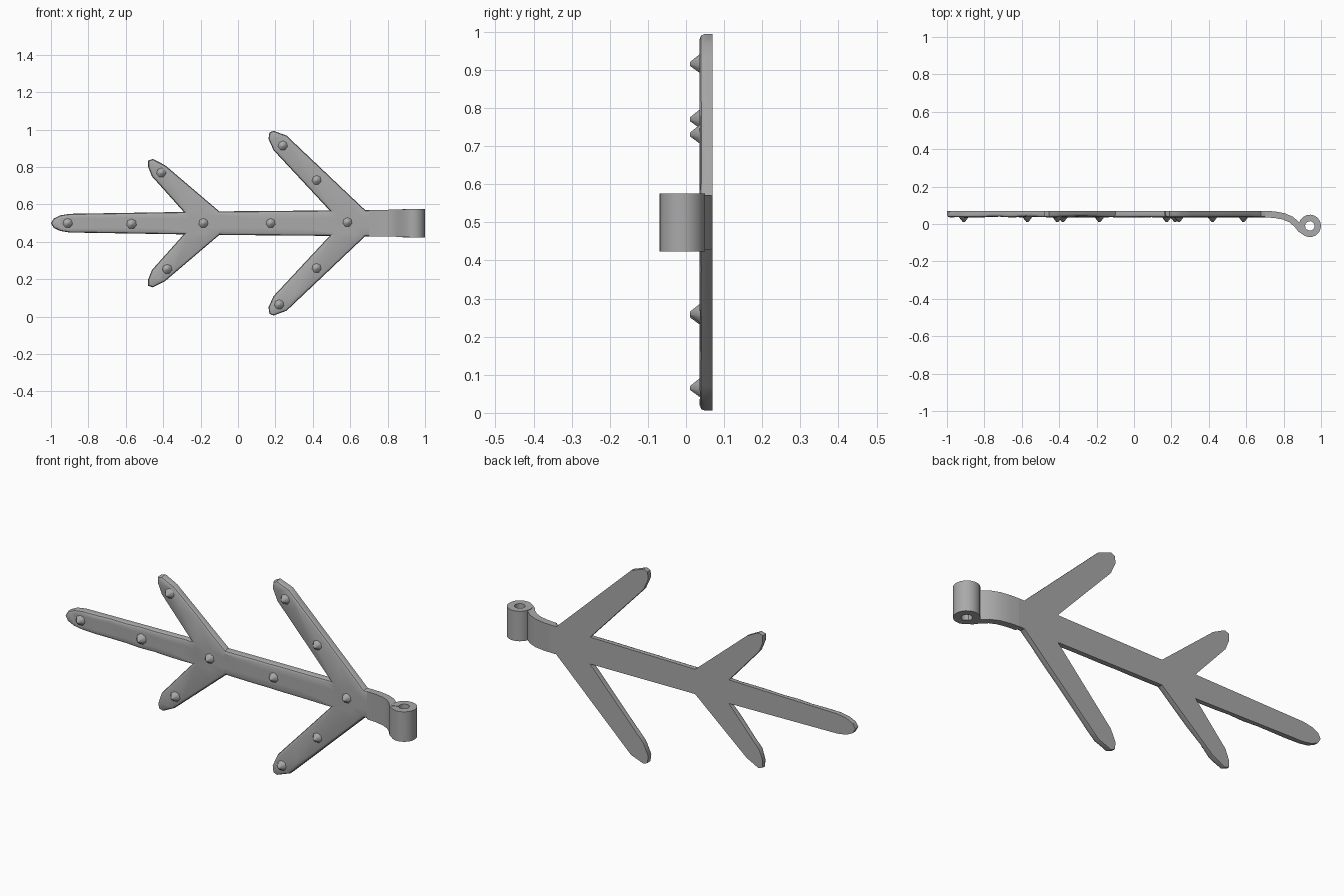
import bpy, bmesh, math
from mathutils import Vector

old = bpy.data.objects.get("Cube")
if old:
    bpy.data.objects.remove(old, do_unlink=True)

MID, FRONT, BACK = 0.5, 0.035, 0.07

iron = bpy.data.materials.new("grey_iron")
iron.use_nodes = True
grey = (0.4, 0.4, 0.4, 1)
iron.diffuse_color = grey
iron.node_tree.nodes["Principled BSDF"].inputs["Base Color"].default_value = grey


def finish(bm, name, angle):
    bmesh.ops.recalc_face_normals(bm, faces=bm.faces)
    mesh = bpy.data.meshes.new(name)
    bm.to_mesh(mesh)
    bm.free()
    mesh.materials.append(iron)
    obj = bpy.data.objects.new(name, mesh)
    bpy.context.collection.objects.link(obj)
    bpy.ops.object.select_all(action="DESELECT")
    obj.select_set(True)
    bpy.context.view_layer.objects.active = obj
    bpy.ops.object.shade_smooth_by_angle(angle=math.radians(angle))
    return obj


# Branched plate: upper half outline, mirrored about the middle line
half = [(-0.985, 0.025), (-0.95, 0.042), (-0.9, 0.05), (-0.29, 0.06),
        (-0.46, 0.25), (-0.48, 0.3), (-0.48, 0.335), (-0.455, 0.343),
        (-0.39, 0.31), (-0.1, 0.063), (0.49, 0.068), (0.19, 0.39),
        (0.163, 0.45), (0.168, 0.485), (0.19, 0.494), (0.26, 0.468),
        (0.68, 0.07), (0.71, 0.07)]
outline = [(-1, 0)] + half + [(x, -z) for x, z in reversed(half)]

bm = bmesh.new()
face = bm.faces.new([bm.verts.new((x, BACK, MID + z)) for x, z in outline])
new = bmesh.ops.extrude_face_region(bm, geom=[face], use_keep_orig=True)["geom"]
moved = [v for v in new if isinstance(v, bmesh.types.BMVert)]
bmesh.ops.translate(bm, verts=moved, vec=(0, FRONT - BACK, 0))

# Rounded front rim
rim = [e for e in bm.edges if all(v.co.y < FRONT + 0.001 for v in e.verts)
       and min(v.co.x for v in e.verts) < 0.7]
bmesh.ops.bevel(bm, geom=rim, offset=0.013, segments=2, profile=0.5, affect="EDGES")

# Hand-hammered front surface
bmesh.ops.triangulate(bm, faces=bm.faces)
cuts = [(Vector((-0.9 + 0.08 * i, 0, 0)), (1, 0, 0)) for i in range(20)]
cuts += [(Vector((0, 0, MID + z)), (0, 0, 1)) for z in (-0.025, 0.025)]
for point, normal in cuts:
    bmesh.ops.bisect_plane(bm, geom=bm.verts[:] + bm.edges[:] + bm.faces[:],
                           plane_co=point, plane_no=normal)
for v in bm.verts:
    if v.co.y < BACK - 0.02 and v.co.x < 0.65:
        depth = 0.006 if -0.8 < v.co.x < -0.25 else 0.002
        v.co.y += depth * (0.5 + 0.5 * math.sin(31 * v.co.x + 23 * v.co.z))
finish(bm, "branched_plate", 35)

# Strap bending forward and rolling into the pin barrel
centre, radius, thick = Vector((0.94, -0.01)), 0.0425, 0.035
path = [Vector(p) for p in ((0.7, 0.0525), (0.75, 0.05), (0.8, 0.041),
                            (0.84, 0.024), (0.87, -0.002), (0.89, -0.027))]
for i in range(18):
    a = math.radians(225 + 20 * i)
    path.append(centre + radius * Vector((math.cos(a), math.sin(a))))

bm = bmesh.new()
rings = []
for i, p in enumerate(path):
    d = (path[min(i + 1, len(path) - 1)] - path[max(i - 1, 0)]).normalized()
    side = Vector((-d.y, d.x)) * thick / 2
    h = 0.07 + 0.006 * min(1, i / 8)
    rings.append([bm.verts.new((q.x, q.y, MID + z))
                  for q, z in ((p + side, h), (p - side, h), (p - side, -h), (p + side, -h))])
for a, b in zip(rings, rings[1:]):
    for k in range(4):
        n = (k + 1) % 4
        bm.faces.new((a[k], a[n], b[n], b[k]))
bm.faces.new(rings[0])
bm.faces.new(rings[-1])
finish(bm, "rolled_strap", 40)

# Pointed nail heads
studs = [(-0.91, 0.5), (-0.57, 0.495), (-0.41, 0.77), (-0.38, 0.255),
         (-0.185, 0.5), (0.175, 0.5), (0.24, 0.915), (0.22, 0.065),
         (0.42, 0.73), (0.42, 0.26), (0.585, 0.505)]
for x, z in studs:
    bm = bmesh.new()
    bmesh.ops.create_cone(bm, cap_ends=True, segments=7, radius1=0.029, radius2=0.005, depth=0.03)
    for v in bm.verts:
        v.co = Vector((x + v.co.x, 0.025 - v.co.z, z + v.co.y))
    finish(bm, "nail_head", 60)
